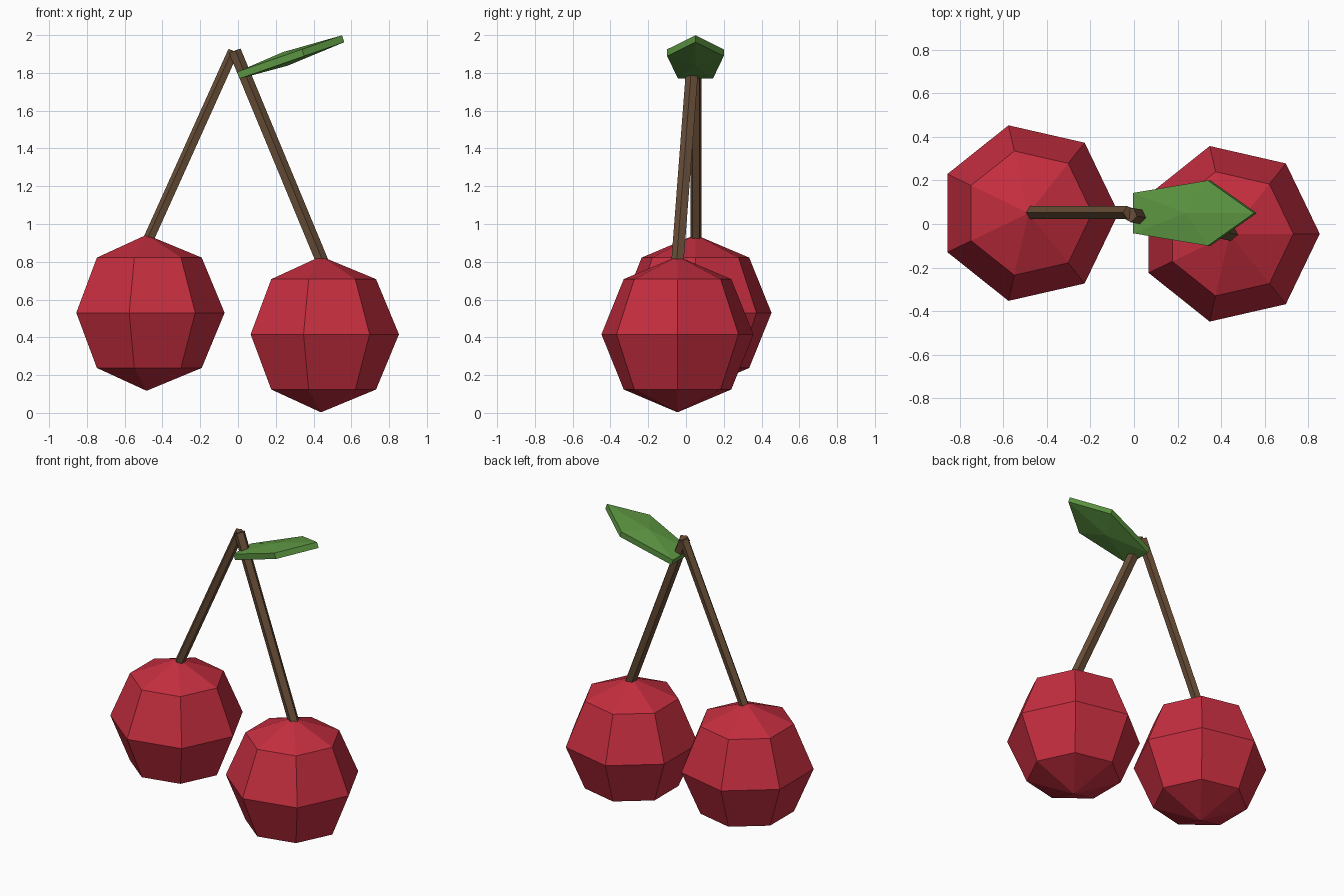
import bpy, bmesh
from math import sin, cos, pi, radians
from mathutils import Vector, Matrix

if "Cube" in bpy.data.objects:
    bpy.data.objects.remove(bpy.data.objects["Cube"])


def material(name, rgb):
    m = bpy.data.materials.new(name)
    m.diffuse_color = (*rgb, 1)
    m.use_nodes = True
    m.node_tree.nodes["Principled BSDF"].inputs["Base Color"].default_value = m.diffuse_color
    return m


def finish(name, bm, mat, matrix):
    bmesh.ops.transform(bm, matrix=matrix, verts=bm.verts)
    bmesh.ops.recalc_face_normals(bm, faces=bm.faces)
    mesh = bpy.data.meshes.new(name)
    bm.to_mesh(mesh)
    bm.free()
    mesh.materials.append(mat)
    obj = bpy.data.objects.new(name, mesh)
    bpy.context.collection.objects.link(obj)
    return obj


def ball(name, sides, rings, scale, mat, matrix):
    """Low-poly sphere whose first column of vertices points along +x."""
    bm = bmesh.new()
    top, bottom = bm.verts.new((0, 0, 1)), bm.verts.new((0, 0, -1))
    loops = []
    for r in range(1, rings):
        a = pi * r / rings
        loops.append([bm.verts.new((sin(a) * cos(2 * pi * i / sides),
                                    sin(a) * sin(2 * pi * i / sides), cos(a)))
                      for i in range(sides)])
    for i in range(sides):
        j = (i + 1) % sides
        bm.faces.new((top, loops[0][i], loops[0][j]))
        bm.faces.new((bottom, loops[-1][j], loops[-1][i]))
        for a, b in zip(loops, loops[1:]):
            bm.faces.new((a[i], b[i], b[j], a[j]))
    return finish(name, bm, mat, matrix @ Matrix.Diagonal((*scale, 1)))


def stem(name, start, end, radius, mat):
    start, end = Vector(start), Vector(end)
    axis = end - start
    bm = bmesh.new()
    bmesh.ops.create_cone(bm, cap_ends=True, segments=5, radius1=radius,
                          radius2=radius, depth=axis.length)
    turn = axis.to_track_quat('Z', 'Y').to_matrix().to_4x4()
    return finish(name, bm, mat, Matrix.Translation((start + end) / 2) @ turn)


red = material("cherry_red", (0.56, 0.027, 0.05))
brown = material("stem_brown", (0.14, 0.076, 0.038))
green = material("leaf_green", (0.11, 0.31, 0.055))

# Cherries
R = 0.413
ball("left_cherry", 7, 4, (R, R, R), red, Matrix.Translation((-0.484, 0.05, 0.53)))
ball("right_cherry", 7, 4, (R, R, R), red, Matrix.Translation((0.439, -0.045, 0.416)))

# Stems meeting at the top
stem("left_stem", (-0.475, 0.052, 0.91), (-0.022, 0.052, 1.915), 0.031, brown)
stem("right_stem", (0.445, -0.043, 0.80), (-0.018, 0.042, 1.915), 0.035, brown)

# Leaf: flattened five-sided ball, tilted upward
ball("leaf", 5, 3, (0.375, 0.182, 0.038), green,
     Matrix.Translation((0.25, 0.05, 1.874)) @ Matrix.Rotation(radians(-19.2), 4, 'Y'))
